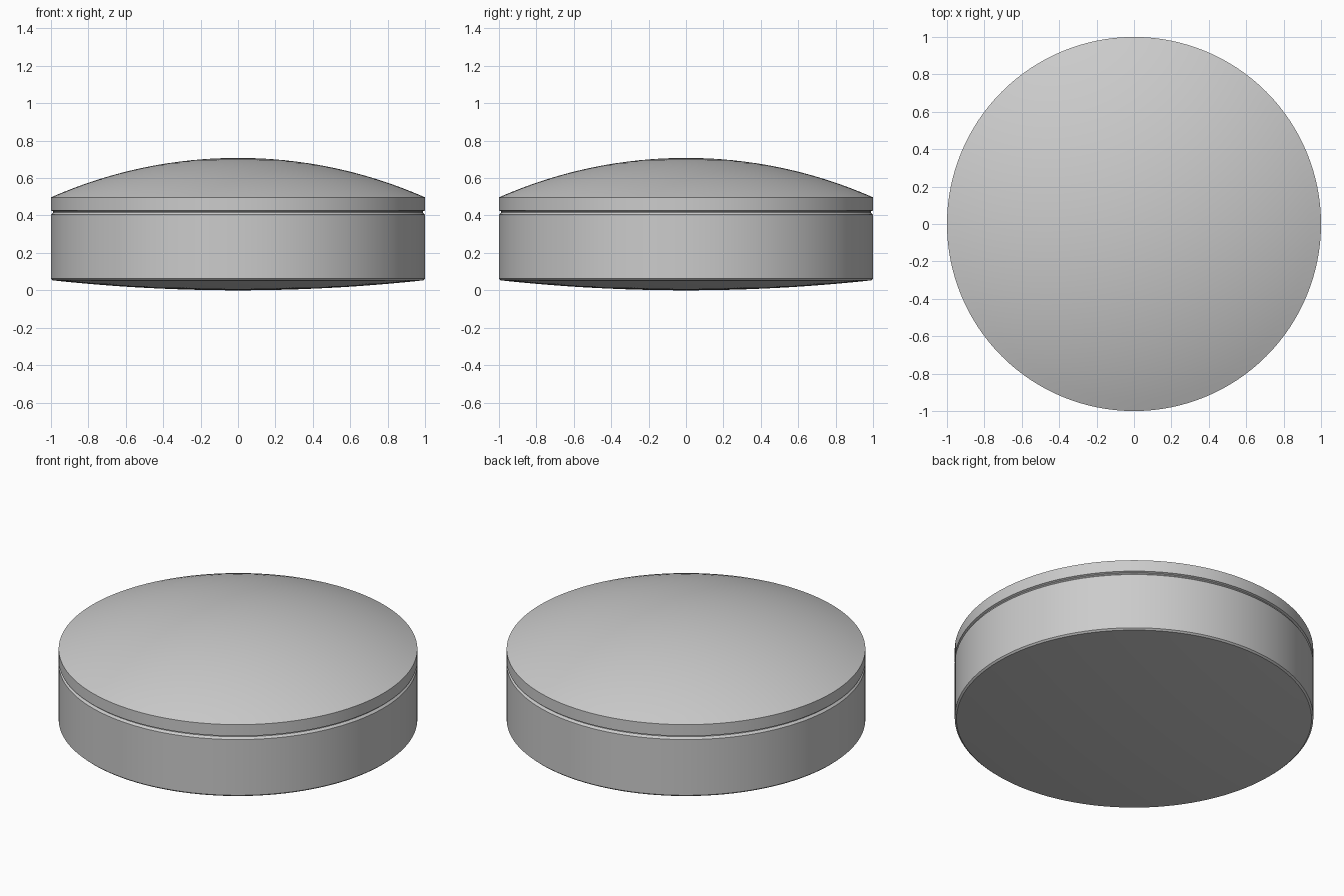
import bpy
import math

cube = bpy.data.objects.get("Cube")
if cube:
    bpy.data.objects.remove(cube, do_unlink=True)

SEGMENTS = 128

grey = bpy.data.materials.new("light grey")
grey.use_nodes = True
colour = (0.6, 0.6, 0.6, 1)
grey.diffuse_color = colour
grey.node_tree.nodes["Principled BSDF"].inputs["Base Color"].default_value = colour


def cap(radius, edge_z, centre_z, steps=16):
    """Spherical cap profile from the edge to the centre."""
    rise = centre_z - edge_z
    sphere = (radius ** 2 + rise ** 2) / (2 * abs(rise))
    sign = math.copysign(1, rise)
    points = []
    for i in range(steps + 1):
        r = radius * (1 - i / steps)
        points.append((r, centre_z - sign * (sphere - math.sqrt(sphere ** 2 - r ** 2))))
    return points


def lathe(name, profile):
    """Spin a closed profile, whose ends lie on the axis, about z."""
    verts, rings, faces = [], [], []
    for r, z in profile:
        count = SEGMENTS if r > 1e-6 else 1
        rings.append([len(verts) + i for i in range(count)])
        for i in range(count):
            a = 2 * math.pi * i / SEGMENTS
            verts.append((r * math.cos(a), r * math.sin(a), z))
    for low, high in zip(rings, rings[1:]):
        for i in range(SEGMENTS):
            j = (i + 1) % SEGMENTS
            if len(low) == 1:
                faces.append((low[0], high[j], high[i]))
            elif len(high) == 1:
                faces.append((low[i], low[j], high[0]))
            else:
                faces.append((low[i], low[j], high[j], high[i]))
    mesh = bpy.data.meshes.new(name)
    mesh.from_pydata(verts, [], faces)
    mesh.materials.append(grey)
    obj = bpy.data.objects.new(name, mesh)
    bpy.context.collection.objects.link(obj)
    bpy.ops.object.select_all(action="DESELECT")
    obj.select_set(True)
    bpy.context.view_layer.objects.active = obj
    bpy.ops.object.shade_smooth_by_angle(angle=math.radians(15))
    return obj


# Shallow convex underside, chamfered wall, narrow groove, rim and domed top
underside = cap(0.99, 0.053, 0.0)[::-1]
wall = [(1.0, 0.062), (1.0, 0.405), (0.988, 0.417), (0.988, 0.422), (1.0, 0.427)]
lathe("domed_disc_body", underside + wall + cap(1.0, 0.497, 0.708))
